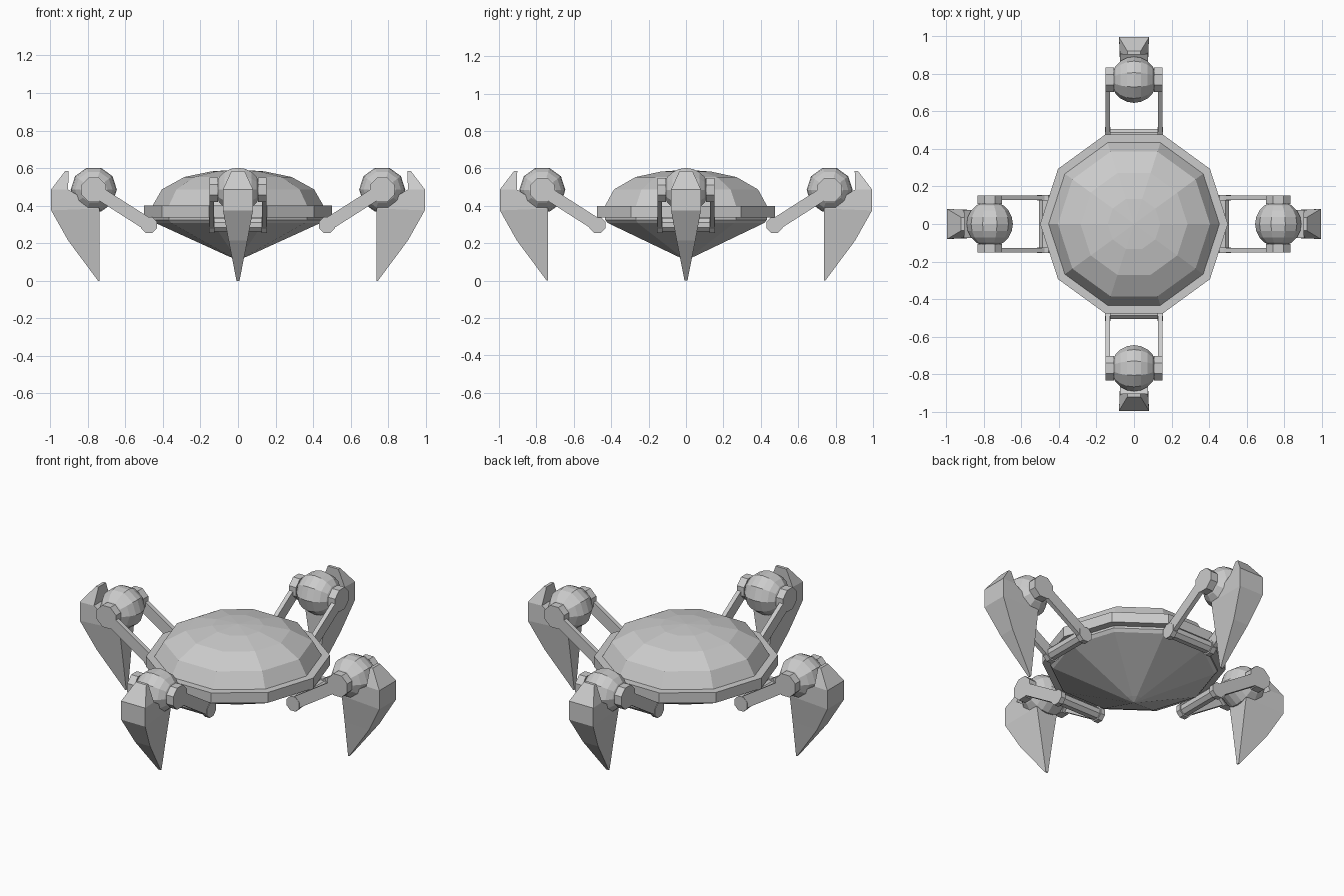
import bpy, bmesh
from math import sin, cos, pi, radians
from mathutils import Matrix, Vector

if "Cube" in bpy.data.objects:
    bpy.data.objects.remove(bpy.data.objects["Cube"])


def finish(bm, name, turn=0.0):
    bmesh.ops.rotate(bm, verts=bm.verts, cent=(0, 0, 0), matrix=Matrix.Rotation(turn, 3, 'Z'))
    bmesh.ops.recalc_face_normals(bm, faces=bm.faces)
    me = bpy.data.meshes.new(name)
    bm.to_mesh(me)
    bm.free()
    ob = bpy.data.objects.new(name, me)
    bpy.context.collection.objects.link(ob)
    return ob


def bridge(bm, a, b):
    n = len(a)
    for i in range(n):
        bm.faces.new((a[i], a[(i + 1) % n], b[(i + 1) % n], b[i]))


def lathe(name, profile, sides=10):
    """Closed solid of revolution; first and last profile points are poles."""
    bm = bmesh.new()
    bottom = bm.verts.new((0, 0, profile[0][1]))
    top = bm.verts.new((0, 0, profile[-1][1]))
    rings = [[bm.verts.new((r * cos(2 * pi * i / sides), r * sin(2 * pi * i / sides), z))
              for i in range(sides)] for r, z in profile[1:-1]]
    for a, b in zip(rings, rings[1:]):
        bridge(bm, a, b)
    for i in range(sides):
        j = (i + 1) % sides
        bm.faces.new((bottom, rings[0][j], rings[0][i]))
        bm.faces.new((top, rings[-1][i], rings[-1][j]))
    return finish(bm, name)


AXIS_Y = Matrix.Rotation(radians(90), 4, 'X')
HINGE = Vector((0.473, 0, 0.297))
KNEE = Vector((0.768, 0, 0.485))


def add_disc(bm, centre, radius, y, length, sides=8):
    m = Matrix.Translation((centre.x, y, centre.z)) @ AXIS_Y @ Matrix.Rotation(pi / sides, 4, 'Z')
    bmesh.ops.create_cone(bm, cap_ends=True, segments=sides, radius1=radius,
                          radius2=radius, depth=length, matrix=m)


# Body: shallow hull, rim band and low dome
lathe("hull", [(0, 0.11), (0.045, 0.128), (0.44, 0.308), (0.455, 0.325), (0.455, 0.345), (0, 0.345)])
lathe("rim", [(0, 0.338), (0.5, 0.338), (0.5, 0.40), (0, 0.40)])
lathe("dome", [(0, 0.36), (0.455, 0.36), (0.455, 0.40), (0.405, 0.487),
               (0.285, 0.553), (0.14, 0.583), (0, 0.592)])

# Claw levels: outer r, outer z, inner r, inner z, outer half width, inner half width
CLAW = [(0.745, 0.0, 0.737, 0.0, 0.008, 0.008),
        (0.905, 0.215, 0.738, 0.215, 0.05, 0.042),
        (0.995, 0.375, 0.738, 0.385, 0.08, 0.07),
        (0.995, 0.487, 0.905, 0.487, 0.08, 0.075),
        (0.92, 0.585, 0.902, 0.585, 0.035, 0.035)]

for k, side in enumerate(("right", "back", "left", "front")):
    turn = k * pi / 2

    # Hinge axle under the rim
    bm = bmesh.new()
    add_disc(bm, HINGE, 0.037, 0, 0.30)
    finish(bm, side + "_hinge_axle", turn)

    # Pair of flat arms with rounded ends
    bm = bmesh.new()
    mid = (HINGE + KNEE) / 2
    span = KNEE - HINGE
    for s in (-1, 1):
        m = (Matrix.Translation((mid.x, s * 0.14, mid.z))
             @ Matrix.Rotation(-Vector((span.x, span.z)).angle_signed(Vector((1, 0))), 4, 'Y')
             @ Matrix.Diagonal((span.length, 0.026, 0.068, 1)))
        bmesh.ops.create_cube(bm, size=1, matrix=m)
        add_disc(bm, HINGE, 0.046, s * 0.14, 0.03)
        add_disc(bm, KNEE, 0.07, s * 0.13, 0.046)
    finish(bm, side + "_arms", turn)

    # Knee ball lying on the hinge axis
    bm = bmesh.new()
    bmesh.ops.create_uvsphere(bm, u_segments=10, v_segments=10, radius=0.123,
                              matrix=Matrix.Translation(KNEE) @ AXIS_Y @ Matrix.Rotation(pi / 2, 4, 'Z'))
    finish(bm, side + "_knee_ball", turn)

    # Claw foot
    bm = bmesh.new()
    rings = [[bm.verts.new(p) for p in ((ro, -wo, zo), (ro, wo, zo), (ri, wi, zi), (ri, -wi, zi))]
             for ro, zo, ri, zi, wo, wi in CLAW]
    for a, b in zip(rings, rings[1:]):
        bridge(bm, a, b)
    bm.faces.new(rings[0])
    bm.faces.new(rings[-1])
    finish(bm, side + "_claw", turn)
